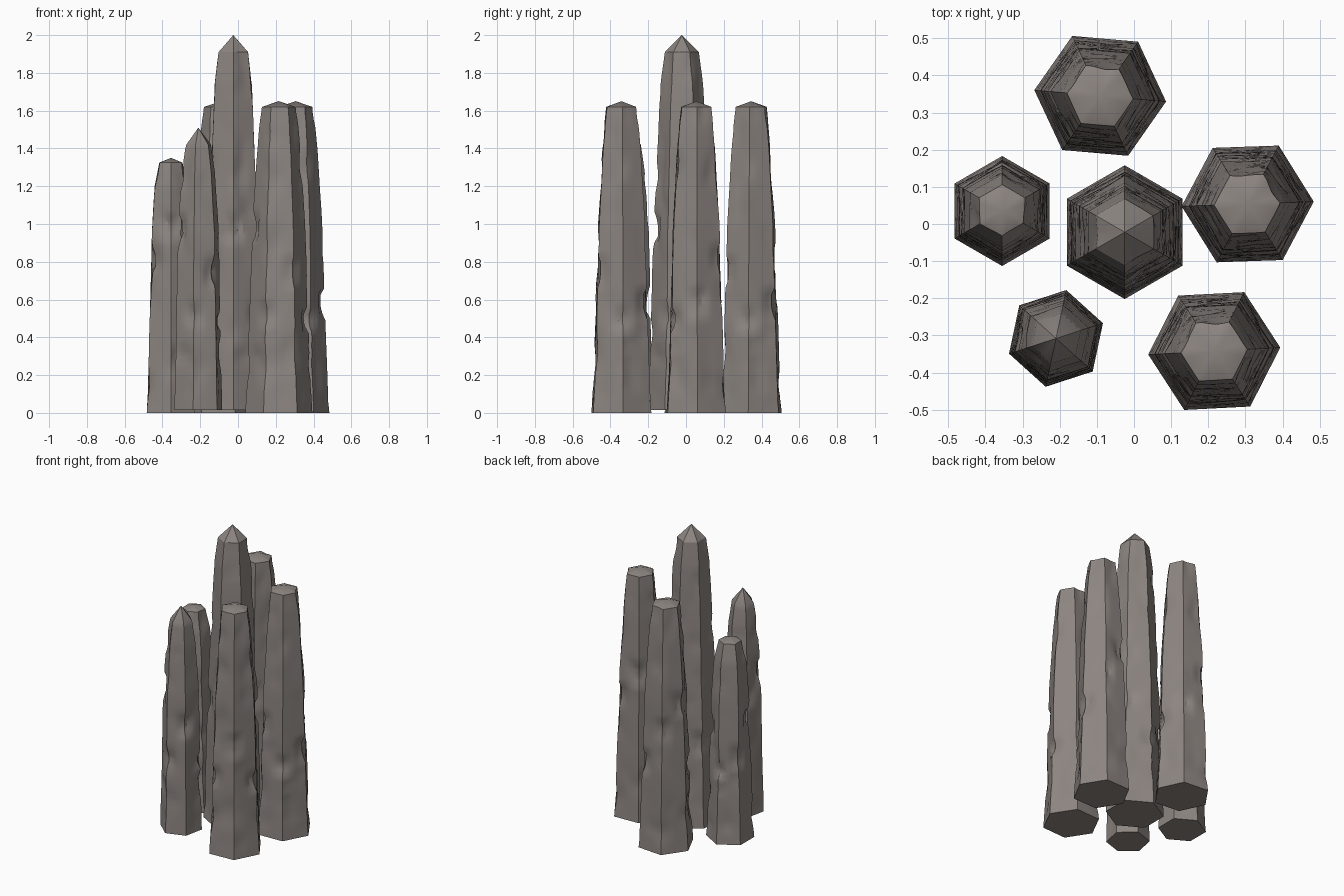
import bpy, bmesh, math
from mathutils import Vector, noise

if "Cube" in bpy.data.objects:
    bpy.data.objects.remove(bpy.data.objects["Cube"])

stone = bpy.data.materials.new("warm grey stone")
stone.diffuse_color = (0.265, 0.235, 0.218, 1)
stone.use_nodes = True
stone.node_tree.nodes["Principled BSDF"].inputs["Base Color"].default_value = stone.diffuse_color

SIDES, SUB = 6, 5          # hexagon with subdivided sides for weathering

# Profiles: (radius, height) from base to the last ring, apex follows
BLUNT = [(0.178, 0), (0.168, 0.15), (0.139, 1.0), (0.115, 1.38), (0.103, 1.52), (0.09, 1.62)]
SPIRE = [(0.18, 0.015), (0.172, 0.15), (0.152, 0.9), (0.127, 1.43), (0.113, 1.74), (0.09, 1.91)]
SMALL = [(0.148, 0), (0.14, 0.12), (0.116, 0.95), (0.099, 1.2), (0.07, 1.325)]
SHARP = [(0.133, 0.015), (0.13, 0.12), (0.114, 0.95), (0.092, 1.27), (0.07, 1.42)]

# Gouges shared by all columns: (angle in degrees, height, width, height size, depth)
CHIPS = [(-4, 0.49, 0.036, 0.05, 0.018), (10, 0.36, 0.022, 0.02, 0.012),
         (60, 0.58, 0.045, 0.08, 0.016), (122, 0.82, 0.04, 0.07, 0.018),
         (180, 0.98, 0.04, 0.07, 0.02), (238, 0.52, 0.045, 0.06, 0.018),
         (300, 0.75, 0.04, 0.08, 0.016), (205, 0.3, 0.04, 0.05, 0.012)]


def rings_of(profile):
    """Fill the profile with evenly spaced rings."""
    out = [profile[0]]
    for (r0, z0), (r1, z1) in zip(profile, profile[1:]):
        n = math.ceil((z1 - z0) / 0.035)
        out += [(r0 + (r1 - r0) * i / n, z0 + (z1 - z0) * i / n) for i in range(1, n + 1)]
    return out


def weather(x, y, z, r, seed):
    """Inward wear depth for a point on the surface."""
    fade = min(1, max(0, z - 0.02) / 0.08)
    n = noise.noise(Vector((x * 11, y * 11, z * 6 + seed)))
    depth = 0.012 * max(0, n - 0.1) * 1.6 + 0.002 * n
    for a, cz, w, h, d in CHIPS:
        a = math.radians(a)
        dist = math.hypot(x - r * math.cos(a), y - r * math.sin(a))
        if dist < w * 1.5 and abs(z - cz) < h:
            depth += d * min(1, 2 * (1 - dist / (w * 1.5))) * min(1, 2.5 * (1 - abs(z - cz) / h))
    return depth * fade


def column(name, profile, apex, loc, turn, seed):
    bm = bmesh.new()
    loops = []
    corners = [Vector((math.cos(k * math.tau / SIDES), math.sin(k * math.tau / SIDES)))
               for k in range(SIDES)]
    outline = [corners[k].lerp(corners[(k + 1) % SIDES], j / SUB)
               for k in range(SIDES) for j in range(SUB)]
    for r, z in rings_of(profile):
        loop = []
        for p in outline:
            x, y = p.x * r, p.y * r
            s = 1 - weather(x, y, z, r, seed) / r
            loop.append(bm.verts.new((x * s, y * s, z)))
        loops.append(loop)
    n = len(outline)
    for lo, hi in zip(loops, loops[1:]):
        for i in range(n):
            j = (i + 1) % n
            bm.faces.new((lo[i], lo[j], hi[j], hi[i]))
    # Flat base and pointed cap
    bm.faces.new(loops[0][::-1])
    tip = bm.verts.new((0, 0, apex))
    for i in range(n):
        bm.faces.new((loops[-1][i], loops[-1][(i + 1) % n], tip))
    mesh = bpy.data.meshes.new(name)
    bm.to_mesh(mesh)
    bm.free()
    mesh.materials.append(stone)
    ob = bpy.data.objects.new(name, mesh)
    ob.location = (*loc, 0)
    ob.rotation_euler.z = math.radians(turn)
    bpy.context.collection.objects.link(ob)
    bpy.ops.object.select_all(action='DESELECT')
    ob.select_set(True)
    bpy.context.view_layer.objects.active = ob
    bpy.ops.object.shade_smooth_by_angle(angle=math.radians(28))


# Three matching blunt columns
column("back_column", BLUNT, 1.65, (-0.091, 0.345), -5, 1.0)
column("right_column", BLUNT, 1.65, (0.306, 0.054), -58, 1.0)
column("front_right_column", BLUNT, 1.65, (0.216, -0.342), 3, 1.0)
# Tall central spire
column("central_spire", SPIRE, 2.0, (-0.025, -0.022), 90, 7.0)
# Short left columns
column("left_column", SMALL, 1.35, (-0.355, 0.035), 90, 1.0)
column("front_left_spire", SHARP, 1.51, (-0.21, -0.308), 18, 7.0)
